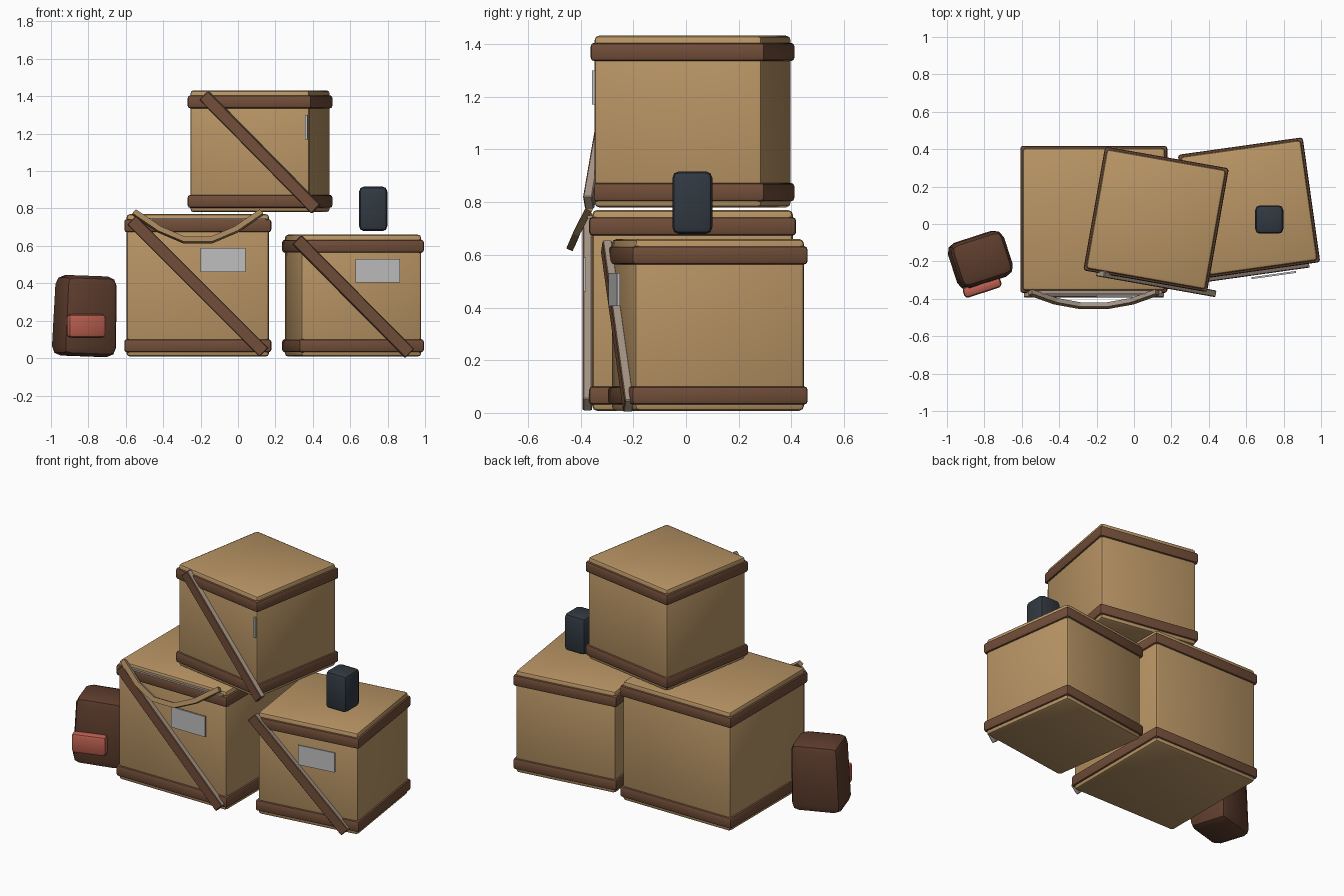
import bpy, bmesh, math
from mathutils import Matrix, Vector

if "Cube" in bpy.data.objects:
    bpy.data.objects.remove(bpy.data.objects["Cube"])


def material(name, rgb):
    m = bpy.data.materials.new(name)
    m.diffuse_color = (*rgb, 1)
    m.use_nodes = True
    m.node_tree.nodes["Principled BSDF"].inputs["Base Color"].default_value = m.diffuse_color
    return m


WOOD = material("tan wood", (0.485, 0.300, 0.130))
BAND = material("brown band", (0.165, 0.075, 0.040))
TRIM = material("worn grey", (0.38, 0.30, 0.24))
PAPER = material("label grey", (0.52, 0.52, 0.52))
LEATHER = material("dark leather", (0.110, 0.046, 0.026))
RED = material("faded red", (0.50, 0.115, 0.080))
BLACK = material("dark slate", (0.030, 0.040, 0.052))
ROPE = material("rope tan", (0.36, 0.22, 0.10))


def smooth(ob, angle=35):
    bpy.ops.object.select_all(action='DESELECT')
    ob.select_set(True)
    bpy.context.view_layer.objects.active = ob
    bpy.ops.object.shade_smooth_by_angle(angle=math.radians(angle))


def box(name, size, loc, mat, yaw=0.0, tilt=0.0, bevel=0.0, segments=1,
        side_mat=None, taper=1.0):
    """Bevelled box; tilt turns it about its own y axis, yaw about world z."""
    bm = bmesh.new()
    bmesh.ops.create_cube(bm, size=1)
    for v in bm.verts:
        k = taper if v.co.z > 0 else 1.0
        v.co = Vector((v.co.x * size[0] * k, v.co.y * size[1] * k, v.co.z * size[2]))
    if bevel:
        bmesh.ops.bevel(bm, geom=bm.edges[:], offset=bevel, segments=segments,
                        profile=0.5, affect='EDGES')
    bm.normal_update()
    if side_mat:
        for f in bm.faces:
            f.material_index = 0 if f.normal.y < -0.5 else 1
    me = bpy.data.meshes.new(name)
    bm.to_mesh(me)
    bm.free()
    me.materials.append(mat)
    if side_mat:
        me.materials.append(side_mat)
    ob = bpy.data.objects.new(name, me)
    bpy.context.collection.objects.link(ob)
    ob.matrix_world = (Matrix.Translation(loc)
                       @ Matrix.Rotation(math.radians(yaw), 4, 'Z')
                       @ Matrix.Rotation(math.radians(tilt), 4, 'Y'))
    smooth(ob)
    return ob


def crate(prefix, x, y, z0, width, height, yaw, brace_len):
    mid = z0 + height / 2
    box(prefix + "_crate_body", (width, width, height), (x, y, mid), WOOD, yaw,
        bevel=0.018, segments=2)
    # bands round the bottom and the top
    for end, z in (("bottom", z0 + 0.058), ("top", z0 + height - 0.062)):
        box(f"{prefix}_crate_{end}_band", (width + 0.024, width + 0.024, 0.07),
            (x, y, z), BAND, yaw, bevel=0.014, segments=2)
    # diagonal brace on the front
    box(prefix + "_crate_brace", (brace_len, 0.036, 0.066),
        (x, y - width / 2 - 0.018, mid - 0.005), BAND, yaw, 45,
        bevel=0.004, side_mat=TRIM)


# crates
crate("left", -0.215, 0.025, 0.008, 0.762, 0.762, 0, 1.0)
crate("right", 0.615, 0.083, 0.008, 0.650, 0.652, 8, 0.86)
crate("upper", 0.118, 0.025, 0.780, 0.648, 0.652, -10, 0.86)

# labels
box("left_label", (0.24, 0.01, 0.13), (-0.08, -0.385, 0.525), PAPER)
box("right_label", (0.24, 0.01, 0.125), (0.747, -0.273, 0.468), PAPER, 8)
box("upper_label", (0.012, 0.012, 0.13), (0.366, -0.350, 1.235), PAPER, -10)

# grey rail and sagging rope handle on the left crate
box("handle_rail", (0.70, 0.022, 0.012), (-0.20, -0.362, 0.744), TRIM)

bm = bmesh.new()
path = [Vector((-0.215 + 0.34 * t, -0.365 - 0.075 * (1 - t * t),
                0.62 + 0.16 * abs(t) ** 1.7))
        for t in (-1, -0.6, -0.22, 0.22, 0.6, 1)]
rings = []
for i, p in enumerate(path):
    d = (path[min(i + 1, 5)] - path[max(i - 1, 0)]).normalized()
    out = Vector((0, -0.9, 0.42))
    out = (out - d * out.dot(d)).normalized()
    up = d.cross(out)
    rings.append([bm.verts.new(p + out * a * 0.013 + up * b * 0.015)
                  for a, b in ((1, 1), (-1, 1), (-1, -1), (1, -1))])
for r, s in zip(rings, rings[1:]):
    for k in range(4):
        bm.faces.new((r[k], r[(k + 1) % 4], s[(k + 1) % 4], s[k]))
bm.faces.new(rings[0])
bm.faces.new(rings[-1][::-1])
bmesh.ops.recalc_face_normals(bm, faces=bm.faces[:])
for f in bm.faces:
    f.material_index = 1 if f.normal.z > 0.7 else 0
mesh = bpy.data.meshes.new("rope_handle")
bm.to_mesh(mesh)
bm.free()
mesh.materials.append(ROPE)
mesh.materials.append(TRIM)
bpy.context.collection.objects.link(bpy.data.objects.new("rope_handle", mesh))

# leather pouch with a red pocket
box("pouch", (0.31, 0.26, 0.43), (-0.818, -0.190, 0.225), LEATHER, 18, 2,
    bevel=0.05, segments=2, taper=0.95)
box("pouch_pocket", (0.21, 0.06, 0.125), (-0.812, -0.338, 0.172), RED, 18,
    bevel=0.02, segments=2)

# small dark case above the right crate
box("dark_case", (0.15, 0.152, 0.238), (0.723, 0.024, 0.798), BLACK,
    bevel=0.025, segments=2)
